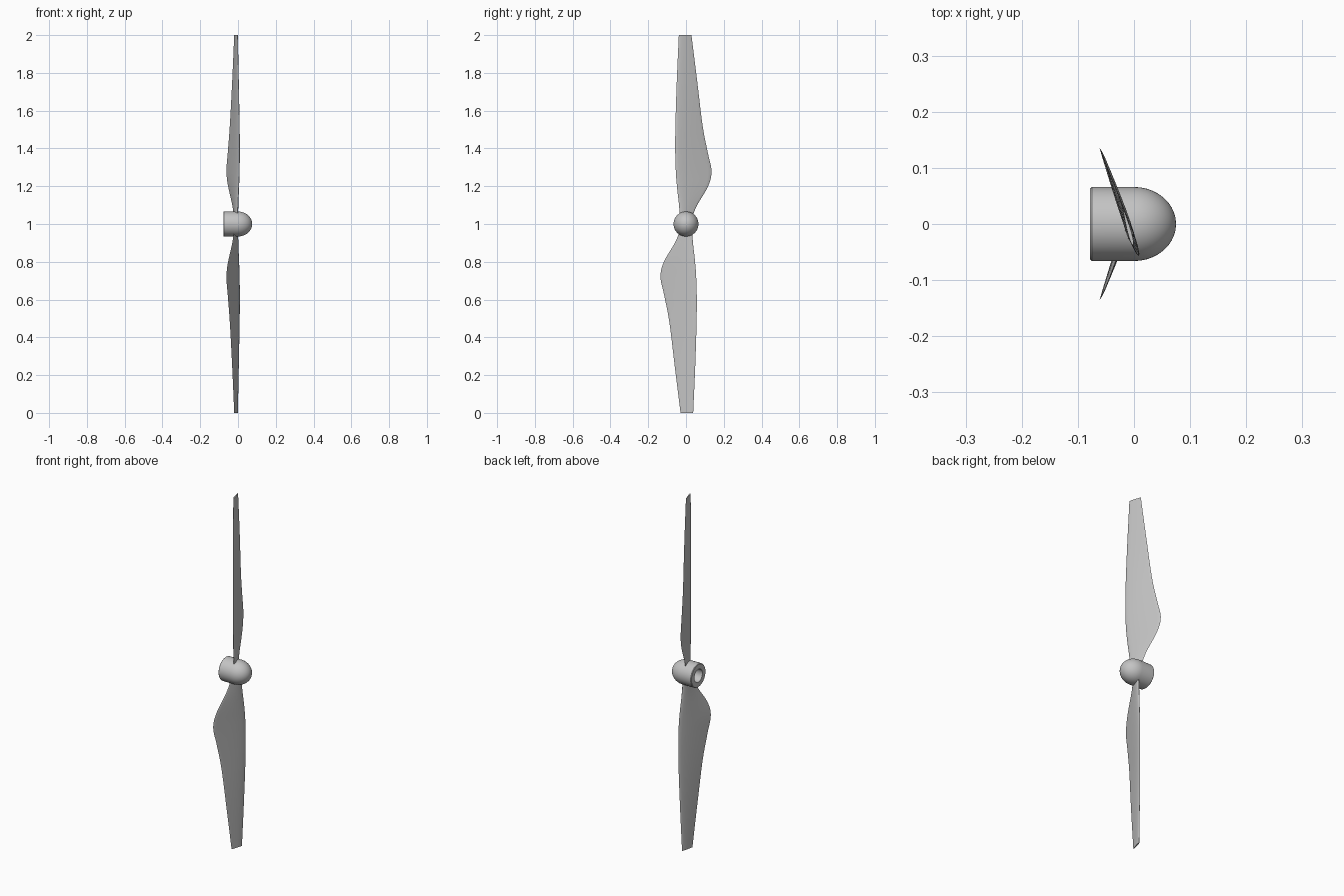
import bpy, bmesh, math
from mathutils import Matrix, Vector

cube = bpy.data.objects.get("Cube")
if cube:
    bpy.data.objects.remove(cube, do_unlink=True)

grey = bpy.data.materials.new("light grey")
grey.use_nodes = True
colour = (0.55, 0.55, 0.55, 1)
grey.diffuse_color = colour
grey.node_tree.nodes["Principled BSDF"].inputs["Base Color"].default_value = colour


def finish(bm, name, angle):
    bmesh.ops.recalc_face_normals(bm, faces=bm.faces)
    mesh = bpy.data.meshes.new(name)
    bm.to_mesh(mesh)
    bm.free()
    mesh.materials.append(grey)
    obj = bpy.data.objects.new(name, mesh)
    bpy.context.collection.objects.link(obj)
    bpy.ops.object.select_all(action='DESELECT')
    obj.select_set(True)
    bpy.context.view_layer.objects.active = obj
    bpy.ops.object.shade_smooth_by_angle(angle=math.radians(angle))
    return obj


def smooth_rows(rows, steps):
    """Catmull-Rom through the rows, keeping the ends."""
    pts = [Vector(r) for r in rows]
    pts = [pts[0] * 2 - pts[1]] + pts + [pts[-1] * 2 - pts[-2]]
    out = []
    for a, b, c, d in zip(pts, pts[1:], pts[2:], pts[3:]):
        for i in range(steps):
            t = i / steps
            out.append(0.5 * (2 * b + (c - a) * t + (2 * a - 5 * b + 4 * c - d) * t**2
                              + (3 * b - a - 3 * c + d) * t**3))
    return out + [pts[-2]]


# Spinner hub: domed nose, straight barrel and rear shaft bore
R, NOSE, REAR, BORE = 0.066, 0.075, -0.078, 0.036
profile = [(NOSE * math.cos(a), R * math.sin(a))
           for a in (math.pi / 2 * i / 10 for i in range(11))]
profile += [(REAR + 0.003, R), (REAR, R - 0.003), (REAR, BORE), (0.03, BORE), (0.03, 0)]
bm = bmesh.new()
verts = [bm.verts.new((x, 0, r)) for x, r in profile]
edges = [bm.edges.new(p) for p in zip(verts, verts[1:])]
bmesh.ops.spin(bm, geom=verts + edges, cent=(0, 0, 0), axis=(1, 0, 0),
               angle=2 * math.pi, steps=48, use_merge=False)
bmesh.ops.remove_doubles(bm, verts=bm.verts, dist=0.0001)
bmesh.ops.translate(bm, verts=bm.verts, vec=(0, 0, 1))
finish(bm, "spinner_hub", 35)

# Blade stations: height, leading edge, trailing edge, pitch slope, thickness
stations = [
    (0.045, -0.033, 0.036, 0.28, 0.014),
    (0.10, -0.037, 0.059, 0.30, 0.014),
    (0.20, -0.048, 0.117, 0.34, 0.014),
    (0.28, -0.054, 0.135, 0.36, 0.013),
    (0.38, -0.057, 0.115, 0.36, 0.012),
    (0.52, -0.056, 0.088, 0.35, 0.011),
    (0.75, -0.049, 0.060, 0.31, 0.009),
    (1.00, -0.038, 0.029, 0.27, 0.007),
]
N = 10


def half_thickness(s):
    return 1.48 * math.sqrt(s) - 0.63 * s - 1.76 * s**2 + 1.42 * s**3 - 0.46 * s**4


def blade(name, turn):
    bm = bmesh.new()
    rings = []
    for z, lead, trail, slope, thick in smooth_rows(stations, 6):
        ring = []
        for i in range(2 * N):
            s = (1 - math.cos(math.pi * i / N)) / 2
            side = 1 if i < N else -1
            y = lead + (trail - lead) * s
            h = side * thick * half_thickness(s)
            ring.append(bm.verts.new((-0.012 - slope * y + h, y, z)))
        rings.append(ring)
    for a, b in zip(rings, rings[1:]):
        for i in range(2 * N):
            j = (i + 1) % (2 * N)
            bm.faces.new((a[i], a[j], b[j], b[i]))
    bm.faces.new(rings[0])
    bm.faces.new(rings[-1])
    bmesh.ops.transform(bm, verts=bm.verts,
                        matrix=Matrix.Translation((0, 0, 1)) @ Matrix.Rotation(turn, 4, 'X'))
    return finish(bm, name, 50)


blade("upper_blade", 0)
blade("lower_blade", math.pi)
